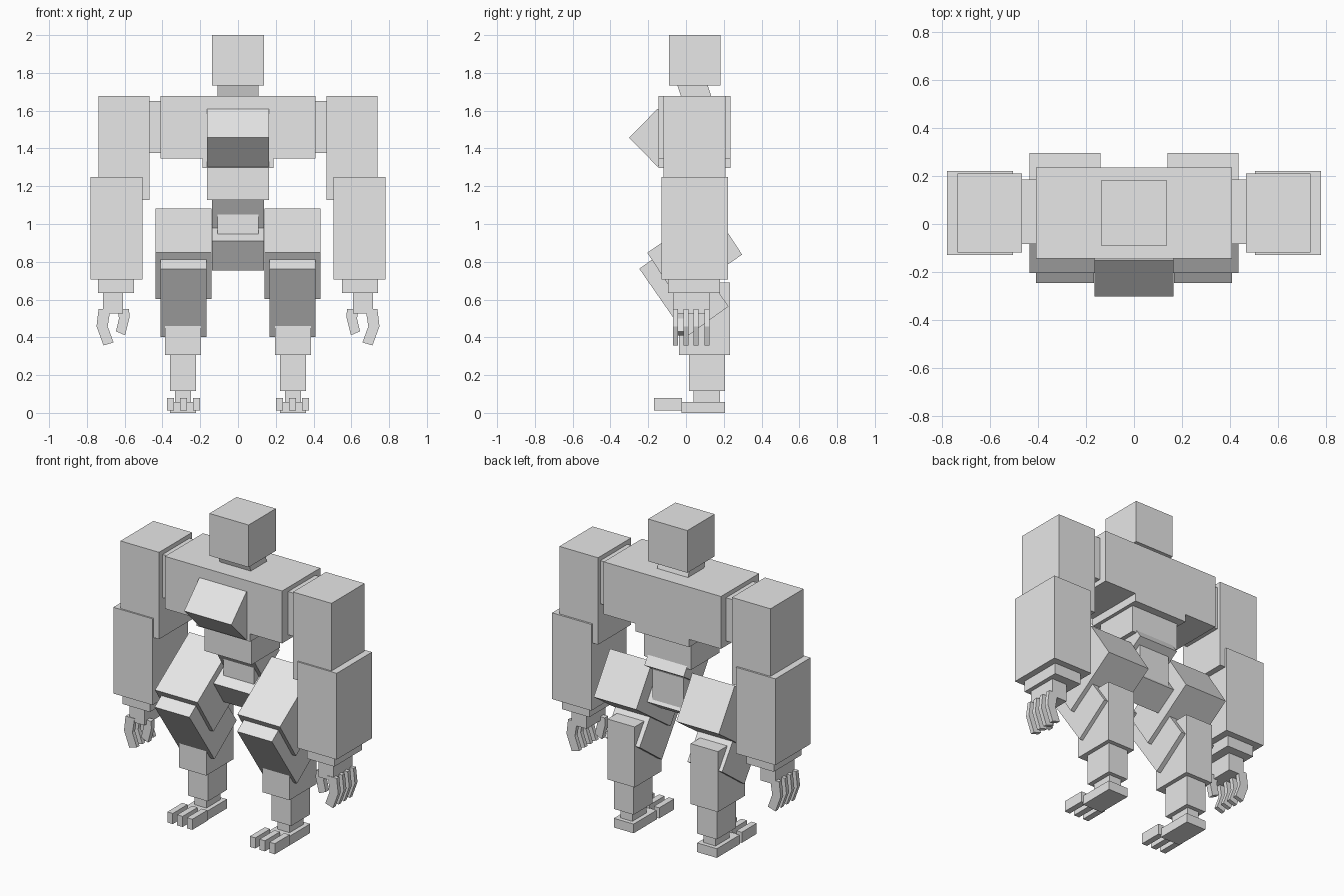
import bpy, bmesh
from mathutils import Vector

grey = bpy.data.materials.new("plain_grey")
grey.diffuse_color = (0.8, 0.8, 0.8, 1)


def prism(name, profile, a, b, axis="x"):
    """Extrude a profile of (y, z) points along x, or of (x, z) points along y."""
    bm = bmesh.new()
    if axis == "x":
        base = [bm.verts.new((a, p, z)) for p, z in profile]
        shift = Vector((b - a, 0, 0))
    else:
        base = [bm.verts.new((p, a, z)) for p, z in profile]
        shift = Vector((0, b - a, 0))
    face = bm.faces.new(base)
    out = bmesh.ops.extrude_face_region(bm, geom=[face], use_keep_orig=True)
    verts = [g for g in out["geom"] if isinstance(g, bmesh.types.BMVert)]
    bmesh.ops.translate(bm, vec=shift, verts=verts)
    bmesh.ops.recalc_face_normals(bm, faces=bm.faces[:])
    mesh = bpy.data.meshes.new(name)
    bm.to_mesh(mesh)
    bm.free()
    mesh.materials.append(grey)
    obj = bpy.data.objects.new(name, mesh)
    bpy.context.collection.objects.link(obj)
    return obj


def box(name, x, y, z):
    return prism(name, [(y[0], z[0]), (y[1], z[0]), (y[1], z[1]), (y[0], z[1])], *x)


def tilted(name, x, p, q, r):
    """Tilted box from three consecutive corners of its side outline."""
    s = (p[0] + r[0] - q[0], p[1] + r[1] - q[1])
    return prism(name, [p, q, r, s], *x)


# Head and torso
box("head", (-0.137, 0.137), (-0.09, 0.182), (1.733, 2.0))
prism("neck", [(-0.023, 1.665), (0.138, 1.665), (0.115, 1.735), (-0.046, 1.735)], -0.108, 0.108)
prism("chest", [(-0.41, 1.677), (-0.41, 1.346), (-0.187, 1.346), (-0.187, 1.297),
                (0.187, 1.297), (0.187, 1.346), (0.41, 1.346), (0.41, 1.677)],
      -0.145, 0.236, "y")
tilted("chest_wedge", (-0.165, 0.165), (-0.15, 1.61), (-0.302, 1.457), (-0.15, 1.303))
box("abdomen", (-0.165, 0.165), (-0.10, 0.185), (1.128, 1.31))
tilted("lower_abdomen", (-0.137, 0.137), (-0.084, 1.19), (0.054, 0.98), (0.22, 1.09))
box("waist", (-0.108, 0.108), (0.007, 0.18), (0.84, 1.06))
tilted("pelvis", (-0.137, 0.137), (-0.05, 0.91), (0.052, 0.755), (0.192, 0.848))

# Limbs, built once for each side
for side, s in (("right", -1), ("left", 1)):
    def span(a, b):
        return tuple(sorted((s * a, s * b)))

    # Arm
    box(side + "_shoulder_joint", span(0.40, 0.48), (-0.084, 0.186), (1.377, 1.65))
    box(side + "_upper_arm", span(0.468, 0.738), (-0.12, 0.21), (1.128, 1.677))
    box(side + "_forearm", span(0.506, 0.781), (-0.13, 0.222), (0.705, 1.25))
    box(side + "_cuff", span(0.55, 0.74), (-0.095, 0.18), (0.636, 0.71))
    box(side + "_palm", span(0.608, 0.714), (-0.066, 0.124), (0.525, 0.64))

    # Bent fingers and thumb
    finger = [(0.738, 0.551), (0.675, 0.551), (0.690, 0.458),
              (0.659, 0.373), (0.712, 0.357), (0.749, 0.458)]
    for i, y in enumerate((-0.056, 0.0, 0.054, 0.111)):
        prism(f"{side}_finger_{i + 1}", [(s * x, z) for x, z in finger],
              y - 0.013, y + 0.013, "y")
    thumb = [(0.638, 0.551), (0.577, 0.551), (0.574, 0.506),
             (0.598, 0.411), (0.646, 0.432), (0.630, 0.500)]
    prism(side + "_thumb", [(s * x, z) for x, z in thumb], -0.045, -0.012, "y")

    # Leg
    tilted(side + "_thigh", span(0.14, 0.437), (0.137, 1.083), (-0.205, 0.848), (-0.045, 0.603))
    tilted(side + "_knee", span(0.167, 0.41), (-0.247, 0.763), (0.003, 0.403), (0.225, 0.564))
    box(side + "_calf", span(0.196, 0.386), (-0.037, 0.233), (0.307, 0.689))
    box(side + "_shin", span(0.222, 0.36), (0.016, 0.206), (0.117, 0.31))
    box(side + "_ankle", span(0.249, 0.333), (0.04, 0.18), (0.05, 0.12))
    box(side + "_foot", span(0.222, 0.36), (-0.025, 0.206), (0.0, 0.058))
    for i, x in enumerate((0.22, 0.288, 0.357)):
        box(f"{side}_toe_{i + 1}", span(x - 0.019, x + 0.019), (-0.169, -0.02), (0.013, 0.08))
